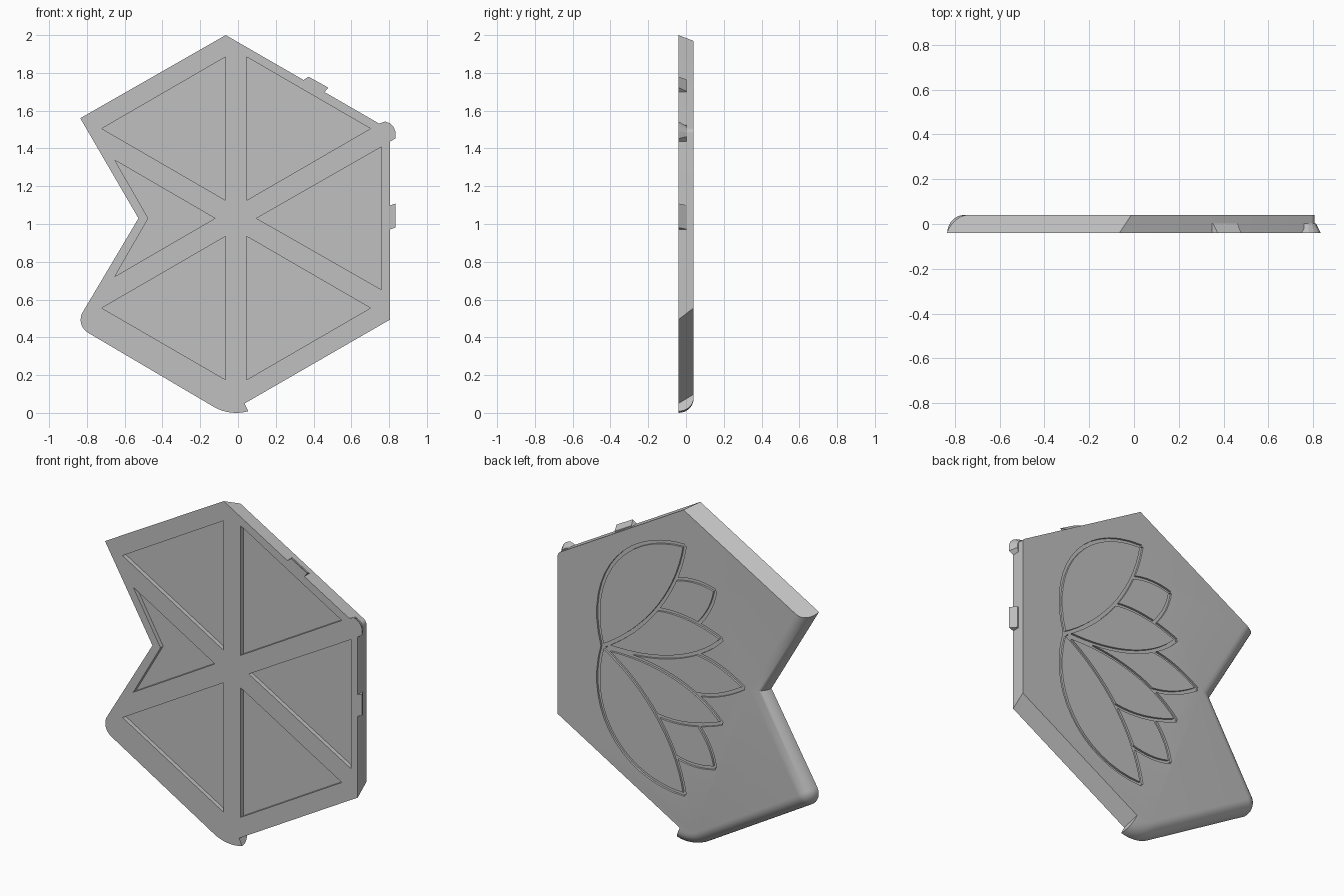
import bpy, bmesh
from math import sin, cos, sqrt, pi, radians
from mathutils import Vector
from mathutils.geometry import intersect_line_line_2d, interpolate_bezier

if "Cube" in bpy.data.objects:
    bpy.data.objects.remove(bpy.data.objects["Cube"])

FRONT, BACK, AXIS_X, AXIS_Z = -0.04, 0.04, -0.01, 1.03

grey = bpy.data.materials.new("light grey plastic")
grey.use_nodes = True
grey.diffuse_color = (0.53, 0.53, 0.53, 1)
grey.node_tree.nodes["Principled BSDF"].inputs["Base Color"].default_value = (0.53, 0.53, 0.53, 1)


def add_loft(bm, rings):
    """Skin equal-length rings of (x, z) points, given as (y, points), and cap both ends."""
    loops = [[bm.verts.new((p[0], y, p[1])) for p in pts] for y, pts in rings]
    n = len(loops[0])
    for a, b in zip(loops, loops[1:]):
        for i in range(n):
            j = (i + 1) % n
            bm.faces.new((a[i], a[j], b[j], b[i]))
    bm.faces.new(loops[0][::-1])
    bm.faces.new(loops[-1])


def make_object(name, bm):
    bmesh.ops.recalc_face_normals(bm, faces=bm.faces)
    mesh = bpy.data.meshes.new(name)
    bm.to_mesh(mesh)
    bm.free()
    mesh.materials.append(grey)
    ob = bpy.data.objects.new(name, mesh)
    bpy.context.collection.objects.link(ob)
    return ob


def arc(cx, cz, r, start, end, steps):
    angles = [radians(start + (end - start) * i / steps) for i in range(steps + 1)]
    return [(cx + r * cos(a), cz + r * sin(a)) for a in angles]


# Plate outline, counter-clockwise; each point carries the style of the edge that follows it
outline = [((0.035, 0.05), "slope"), ((0.805, 0.494), "plain")]
outline += [(p, "plain") for p in arc(0.775, 1.481, 0.03, 0, 60, 4)]
outline += [((-0.065, 2.0), "slope"), ((-0.835, 1.56), "round"), ((-0.527, 1.03), "round")]
outline += [(p, "round") for p in arc(-0.753, 0.493, 0.08, 150, 240, 10)]
outline += [(p, "round") for p in arc(-0.01, 0.235, 0.235, 238, 286, 8)]
outline[-1] = (outline[-1][0], "plain")


def inset_outline(t):
    """Outline at depth t (0 front, 1 back), with each edge moved in by its style."""
    amount = {"plain": 0, "slope": 0.053 * t, "round": 0.075 * (1 - sqrt(max(0, 1 - t * t)))}
    lines = []
    for i, (p, style) in enumerate(outline):
        a, b = Vector(p), Vector(outline[(i + 1) % len(outline)][0])
        d = (b - a).normalized()
        lines.append((a + Vector((-d.y, d.x)) * amount[style], d))
    pts = []
    for i, (a, d) in enumerate(lines):
        q, e = lines[i - 1]
        cross = e.x * d.y - e.y * d.x
        w = a - q
        pts.append(a if abs(cross) < 1e-5 else q + e * ((w.x * d.y - w.y * d.x) / cross))
    return pts


bm = bmesh.new()
depths = [sin(k * pi / 16) for k in range(9)]
add_loft(bm, [(FRONT + (BACK - FRONT) * t, inset_outline(t)) for t in depths])
plate = make_object("plate", bm)

# Triangular pockets in the front
pockets = [
    [(0.098, AXIS_Z), (0.76, 0.652), (0.76, 1.408)],
    [(-0.122, AXIS_Z), (-0.652, 1.338), (-0.475, AXIS_Z), (-0.652, 0.722)],
]
for sx in (-1, 1):
    for sz in (-1, 1):
        pockets.append([(AXIS_X + sx * u, AXIS_Z + sz * v)
                        for u, v in ((0.055, 0.095), (0.055, 0.855), (0.711, 0.475))])
bm = bmesh.new()
for tri in pockets:
    add_loft(bm, [(FRONT - 0.03, tri), (FRONT + 0.025, tri)])
pocket_cutter = make_object("pocket_cutter", bm)

# Petal grooves on the back: Bezier arcs for the upper half, mirrored to the lower half
petal_arcs = [
    ((0.514, 1.03), (0.63, 1.42), (0.38, 1.76), (-0.02, 1.76)),
    ((0.514, 1.03), (0.25, 1.18), (0.03, 1.45), (-0.02, 1.76)),
    ((0.16, 1.34), (0.04, 1.36), (-0.11, 1.34), (-0.262, 1.276)),
    ((0.49, 1.04), (0.20, 1.02), (-0.10, 1.10), (-0.262, 1.276)),
    ((-0.09, 1.15), (-0.20, 1.14), (-0.30, 1.10), (-0.405, 1.03)),
    ((0.04, 1.55), (-0.05, 1.575), (-0.13, 1.575), (-0.217, 1.55)),
    ((-0.217, 1.55), (-0.205, 1.47), (-0.17, 1.40), (-0.11, 1.33)),
]


def groove_strip(points, width):
    """Closed outline of a band that follows the points."""
    left, right = [], []
    for i, p in enumerate(points):
        d = (points[min(i + 1, len(points) - 1)] - points[max(i - 1, 0)]).normalized()
        side = Vector((-d.y, d.x)) * width / 2
        left.append(p + side)
        right.append(p - side)
    return left + right[::-1]


groove_cutters = []
for sz in (1, -1):
    for number, ctrl in enumerate(petal_arcs):
        path = [Vector((p.x, AXIS_Z + sz * (p.y - AXIS_Z)))
                for p in interpolate_bezier(*[Vector((x, z, 0)) for x, z in ctrl], 16)]
        bm = bmesh.new()
        strip = groove_strip(path, 0.02)
        add_loft(bm, [(BACK - 0.012, strip), (BACK + 0.03, strip)])
        groove_cutters.append(make_object("groove_cutter", bm))

# Cut pockets and grooves, then drop the cutters
bpy.context.view_layer.objects.active = plate
for cutter in [pocket_cutter] + groove_cutters:
    cutter.hide_render = True
    mod = plate.modifiers.new("cut", "BOOLEAN")
    mod.operation = "DIFFERENCE"
    mod.solver = "EXACT"
    mod.object = cutter
    bpy.ops.object.modifier_apply(modifier=mod.name)
    bpy.data.objects.remove(cutter)

bpy.ops.object.select_all(action="DESELECT")
plate.select_set(True)
bpy.ops.object.shade_smooth_by_angle(angle=radians(30))


# Wedge-shaped clips on the right-hand edges, tapering towards the back
def clip(name, base, outer):
    a, b = Vector(base[0]), Vector(base[1])
    inward = (Vector((AXIS_X, AXIS_Z)) - (a + b) / 2).normalized() * 0.02
    foot = [a + inward, a]
    end = [b, b + inward]
    front = [Vector(p) for p in outer]
    rear = []
    for i, p in enumerate(front):
        f = i / (len(front) - 1)
        rear.append(p.lerp(a.lerp(b, f), 0.8) if len(front) == 2
                    else p + (Vector((0.775, 1.481)) - p).normalized() * 0.024)
    bm = bmesh.new()
    add_loft(bm, [(FRONT, foot + front + end), (0.003, foot + rear + end)])
    make_object(name, bm)


clip("upper_clip", [(0.347, 1.762), (0.458, 1.698)], [(0.373, 1.78), (0.478, 1.722)])
clip("side_clip", [(0.805, 1.098), (0.805, 0.971)], [(0.833, 1.108), (0.833, 0.981)])
clip("corner_clip", [(0.743, 1.53), (0.805, 1.437)],
     [(0.78, 1.543), (0.805, 1.532), (0.823, 1.515), (0.833, 1.49), (0.833, 1.452)])
